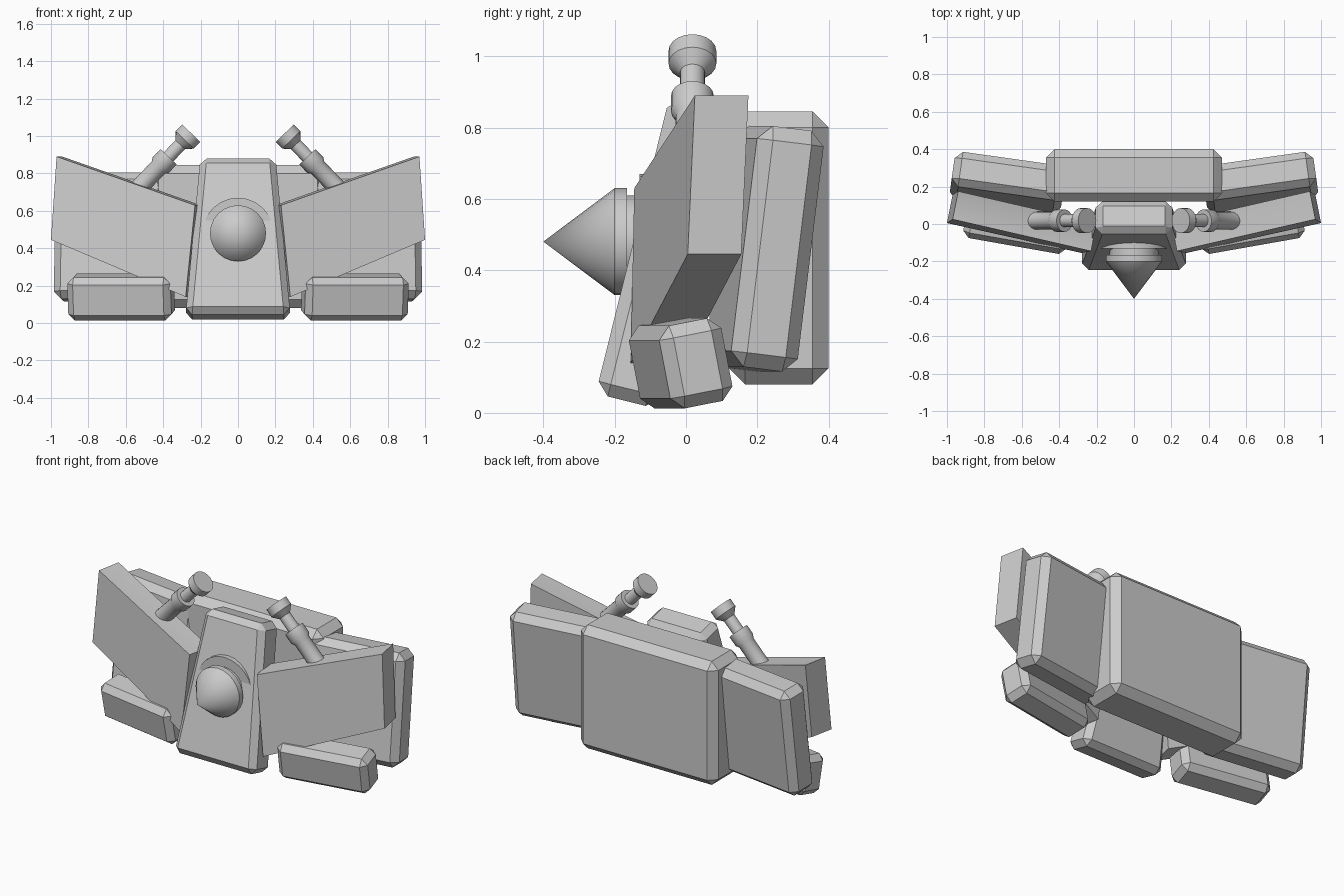
import bpy, bmesh
from math import radians, cos, sin, pi
from mathutils import Matrix, Vector, Euler

if "Cube" in bpy.data.objects:
    bpy.data.objects.remove(bpy.data.objects["Cube"])

grey = bpy.data.materials.new("plain_grey")
grey.use_nodes = True
colour = (0.6, 0.6, 0.6, 1)
grey.diffuse_color = colour
grey.node_tree.nodes["Principled BSDF"].inputs["Base Color"].default_value = colour


def finish(name, bm):
    bmesh.ops.recalc_face_normals(bm, faces=bm.faces)
    mesh = bpy.data.meshes.new(name)
    bm.to_mesh(mesh)
    bm.free()
    mesh.materials.append(grey)
    obj = bpy.data.objects.new(name, mesh)
    bpy.context.collection.objects.link(obj)
    bpy.ops.object.select_all(action="DESELECT")
    obj.select_set(True)
    bpy.context.view_layer.objects.active = obj
    bpy.ops.object.shade_smooth_by_angle(angle=radians(32))
    return obj


def bevel(bm, edges, width):
    bmesh.ops.bevel(bm, geom=edges, offset=width, offset_type="OFFSET",
                    segments=1, affect="EDGES", clamp_overlap=True)


def block(name, loc, size, lean=0, yaw=0, width=0.04, top=1, side=1):
    """Chamfered box; lean tips it about x, yaw turns it, top scales its upper width."""
    bm = bmesh.new()
    bmesh.ops.create_cube(bm, size=1)
    for v in bm.verts:
        v.co = Vector(a * b for a, b in zip(v.co, size))
        if v.co.z > 0:
            v.co.x *= top
    bevel(bm, bm.edges[:], width)
    rot = Euler((radians(lean), 0, radians(yaw))).to_matrix().to_4x4()
    bm.transform(Matrix.Diagonal((side, 1, 1, 1)) @ Matrix.Translation(loc) @ rot)
    return finish(name, bm)


def lathe(name, start, direction, profile, sides=20):
    """Turn (distance, radius) points around an axis."""
    bm = bmesh.new()
    rings = []
    for d, r in profile:
        if r == 0:
            rings.append([bm.verts.new((0, 0, d))])
        else:
            rings.append([bm.verts.new((r * cos(2 * pi * i / sides),
                                        r * sin(2 * pi * i / sides), d))
                          for i in range(sides)])
    for a, b in zip(rings, rings[1:]):
        for i in range(sides):
            j = (i + 1) % sides
            quad = [a[i % len(a)], a[j % len(a)], b[j % len(b)], b[i % len(b)]]
            bm.faces.new(list(dict.fromkeys(quad)))
    rot = Vector(direction).to_track_quat("Z", "Y").to_matrix().to_4x4()
    bm.transform(Matrix.Translation(start) @ rot)
    return finish(name, bm)


def slanted_panel(name, side):
    """Thick front panel that rises and sweeps back towards its outer end."""
    bm = bmesh.new()
    outline = [(0.97, 0.025, 0.89), (1.0, 0.005, 0.445),
               (0.28, -0.155, 0.14), (0.23, -0.145, 0.63)]
    front = [bm.verts.new(p) for p in outline]
    back = [bm.verts.new(Vector(p) + Vector((-0.03, 0.15, 0))) for p in outline]
    bm.faces.new(front)
    bm.faces.new(back[::-1])
    for i in range(4):
        j = (i + 1) % 4
        bm.faces.new((front[j], front[i], back[i], back[j]))
    # Soft lip around the front face
    face = next(f for f in bm.faces if all(v in front for v in f.verts))
    bmesh.ops.inset_region(bm, faces=[face], thickness=0.035, depth=0.012)
    bm.transform(Matrix.Diagonal((side, 1, 1, 1)))
    return finish(name, bm)


# Central body
block("back_block", (0, 0.26, 0.4625), (0.94, 0.28, 0.765), width=0.045)
block("chest", (0, -0.062, 0.45), (0.56, 0.18, 0.86), lean=-14, width=0.035, top=0.72)

# Nose cone with its stepped collar
lathe("nose_cone", (0, -0.4, 0.48), (0, 1, 0),
      [(0, 0), (0.2, 0.15), (0.235, 0.15), (0.235, 0.13), (0.27, 0.13),
       (0.27, 0.19), (0.4, 0.19), (0.4, 0)], sides=24)

# Paired parts
barrel = [(0, 0), (0, 0.067), (0.05, 0.067), (0.085, 0.035), (0.175, 0.035),
          (0.175, 0.06), (0.235, 0.06), (0.255, 0.048), (0.43, 0.048), (0.43, 0)]
for word, side in (("left", 1), ("right", -1)):
    block(word + "_rear_panel", (0.675, 0.22, 0.46), (0.6, 0.19, 0.68),
          lean=-7, yaw=8, width=0.04, side=side)
    slanted_panel(word + "_front_panel", side)
    block(word + "_foot", (0.625, -0.015, 0.139), (0.56, 0.18, 0.236),
          lean=11, yaw=10, width=0.035, side=side)
    lathe(word + "_barrel", (side * 0.25, 0.018, 1.015),
          (side * 0.69, 0, -0.72), barrel)
